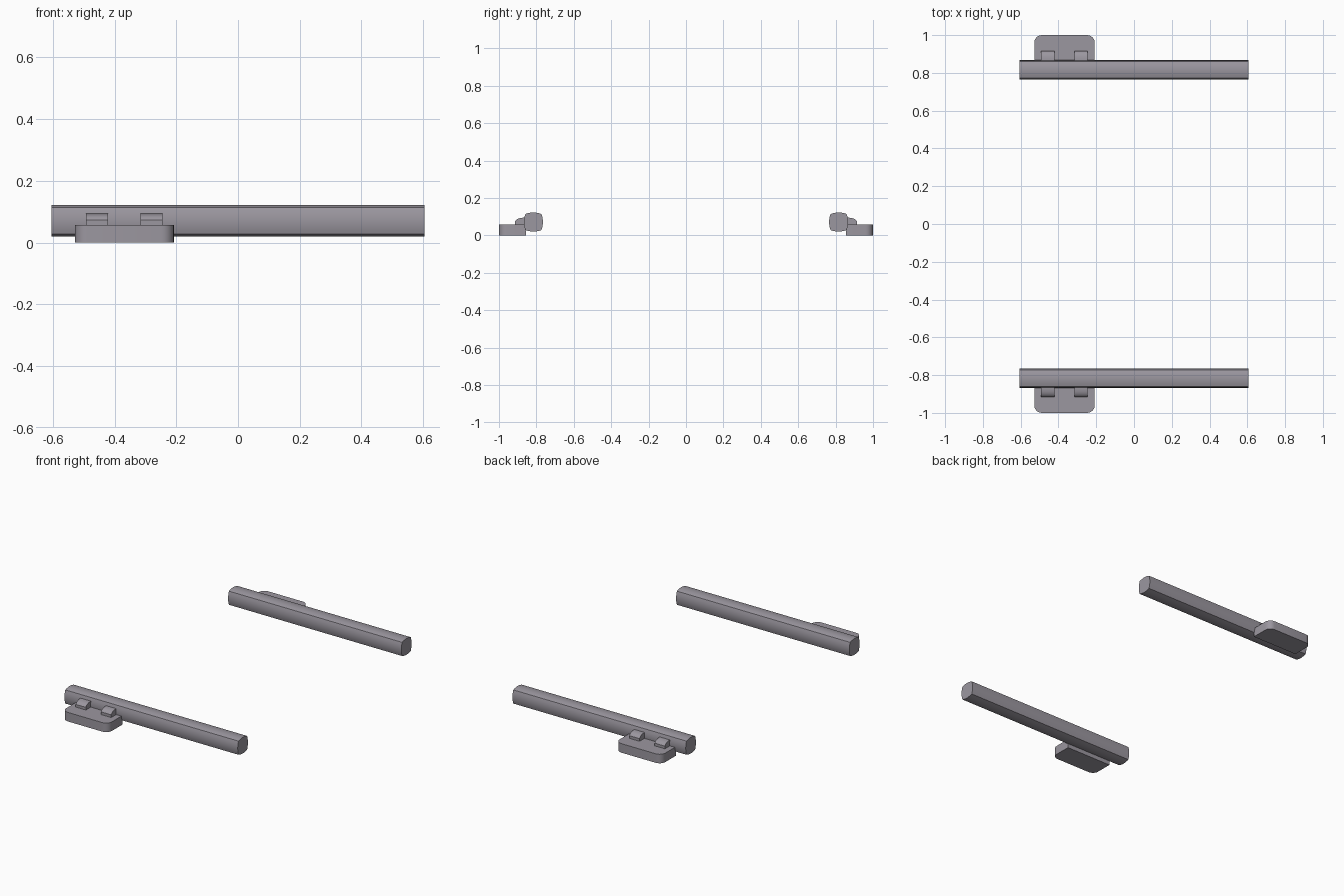
import bpy, bmesh, math
from mathutils import Vector

cube = bpy.data.objects.get("Cube")
if cube:
    bpy.data.objects.remove(cube)

grey = bpy.data.materials.new("warm grey")
grey.use_nodes = True
COLOR = (0.33, 0.31, 0.35, 1)
grey.diffuse_color = COLOR
grey.node_tree.nodes["Principled BSDF"].inputs["Base Color"].default_value = COLOR


def extrude(name, points, depth, angle=35):
    """Extrude a closed loop of 3D points along a depth vector."""
    bm = bmesh.new()
    face = bm.faces.new([bm.verts.new(p) for p in points])
    grown = bmesh.ops.extrude_face_region(bm, geom=[face])["geom"]
    verts = [g for g in grown if isinstance(g, bmesh.types.BMVert)]
    bmesh.ops.translate(bm, verts=verts, vec=Vector(depth))
    bmesh.ops.recalc_face_normals(bm, faces=bm.faces)
    mesh = bpy.data.meshes.new(name)
    bm.to_mesh(mesh)
    bm.free()
    mesh.materials.append(grey)
    obj = bpy.data.objects.new(name, mesh)
    bpy.context.collection.objects.link(obj)
    bpy.ops.object.select_all(action='DESELECT')
    obj.select_set(True)
    bpy.context.view_layer.objects.active = obj
    bpy.ops.object.shade_smooth_by_angle(angle=math.radians(angle))
    return obj


def bar_section(half=0.051, corner=0.043, steps=6):
    """Square section with four gently bulged sides and crisp corners."""
    section = []
    for side in range(4):
        turn = side * math.pi / 2
        for i in range(steps):
            t = 2 * i / steps - 1
            u, v = half - (half - corner) * t * t, corner * t
            section.append((u * math.cos(turn) - v * math.sin(turn),
                            u * math.sin(turn) + v * math.cos(turn)))
    return section


def plate_outline(left, right, inner, outer, radius=0.04, steps=6):
    """Tab outline, rounded on the two outer corners only."""
    outline = [(left, inner), (right, inner)]
    for cx, start in ((right - radius, 0), (left + radius, math.pi / 2)):
        for i in range(steps + 1):
            a = start + i / steps * math.pi / 2
            outline.append((cx + radius * math.cos(a), outer - radius + radius * math.sin(a)))
    return outline


CLIP = [(0.84, 0.05), (0.915, 0.05), (0.915, 0.074), (0.909, 0.082),
        (0.900, 0.088), (0.888, 0.092), (0.873, 0.094), (0.84, 0.094)]

for label, s in (("front", -1), ("back", 1)):
    # Long bar
    extrude(label + "_bar", [(-0.605, s * 0.816 + y, 0.071 + z) for y, z in bar_section()],
            (1.21, 0, 0), 30)
    # Mounting plate
    extrude(label + "_plate", [(x, s * y, 0) for x, y in plate_outline(-0.528, -0.208, 0.856, 1)],
            (0, 0, 0.057))
    # Two clips joining plate and bar
    for side, x in (("right", -0.493), ("left", -0.316)):
        extrude(f"{label}_{side}_clip", [(x, s * y, z) for y, z in CLIP], (0.071, 0, 0))
